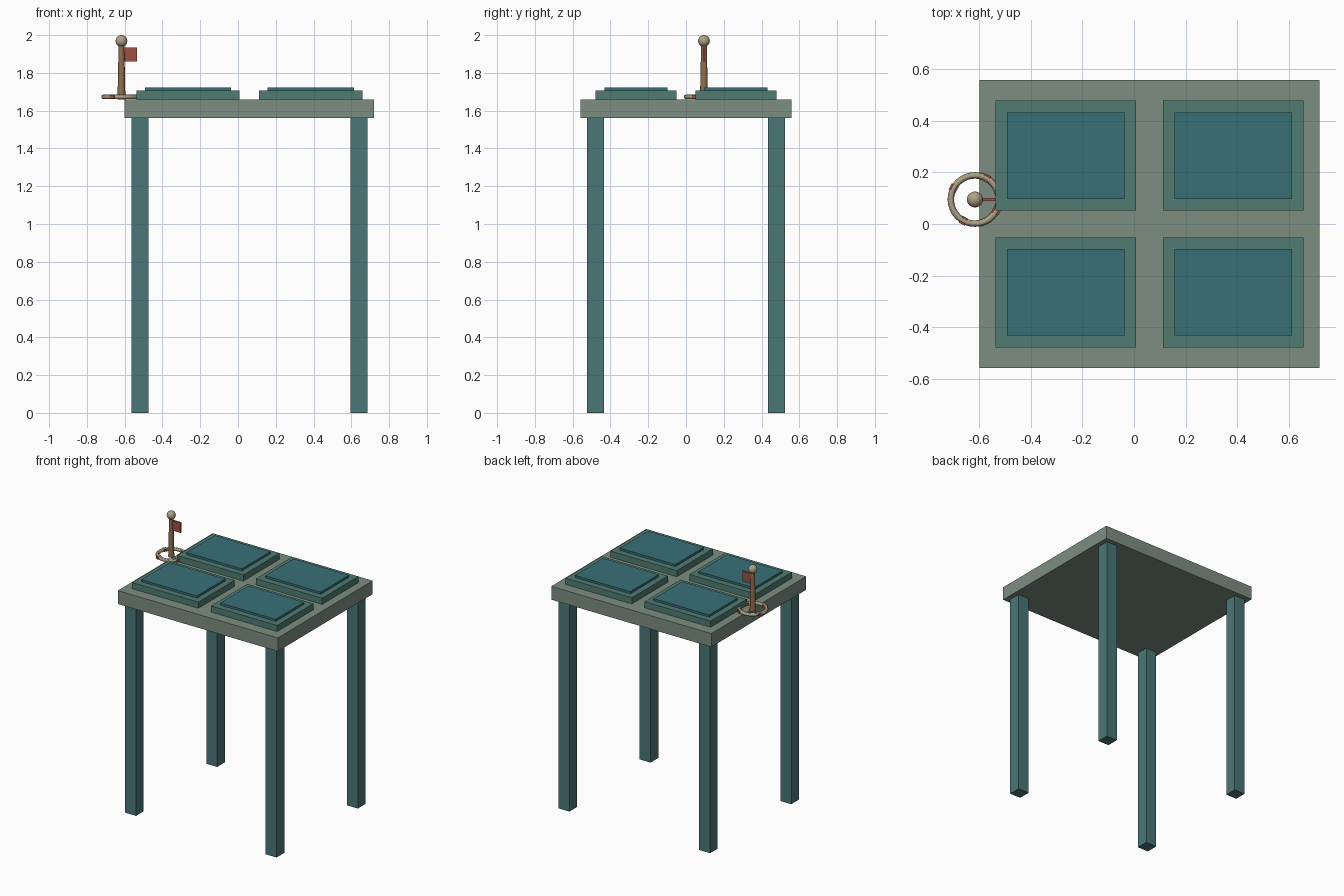
import bpy
from math import cos, sin, radians

if "Cube" in bpy.data.objects:
    bpy.data.objects.remove(bpy.data.objects["Cube"])


def material(name, rgb):
    m = bpy.data.materials.new(name)
    m.diffuse_color = (*rgb, 1)
    m.use_nodes = True
    m.node_tree.nodes["Principled BSDF"].inputs["Base Color"].default_value = m.diffuse_color
    return m


SAGE = material("sage", (0.20, 0.27, 0.22))
TEAL = material("teal", (0.07, 0.18, 0.18))
GREEN = material("green", (0.08, 0.20, 0.17))
BLUE = material("blue", (0.04, 0.16, 0.18))
SAND = material("sand", (0.42, 0.36, 0.24))
WOOD = material("wood", (0.27, 0.16, 0.08))
RED = material("red", (0.35, 0.08, 0.06))


def finish(name, mat, smooth=False):
    ob = bpy.context.object
    ob.name = name
    ob.data.materials.append(mat)
    if smooth:
        bpy.ops.object.shade_smooth_by_angle()
    return ob


def box(name, mat, centre, size, turn=0):
    bpy.ops.mesh.primitive_cube_add(size=1, location=centre, rotation=(0, 0, turn))
    bpy.context.object.scale = size
    bpy.ops.object.transform_apply(location=False, rotation=False, scale=True)
    return finish(name, mat)


# Table top
box("table_top", SAGE, (0.06, 0, 1.61), (1.32, 1.117, 0.10))

# Legs and stepped raised panels, one of each per quarter
for sx, side in ((-1, "left"), (1, "right")):
    for sy, end in ((-1, "front"), (1, "back")):
        tag = f"{end}_{side}"
        box(f"{tag}_leg", TEAL, (0.06 + sx * 0.58, sy * 0.478, 0.78), (0.09, 0.09, 1.56))
        x, y = 0.06 + sx * 0.325, sy * 0.265
        box(f"{tag}_panel", GREEN, (x, y, 1.683), (0.546, 0.427, 0.046))
        box(f"{tag}_panel_inset", BLUE, (x, y, 1.713), (0.457, 0.335, 0.018))

# Post with ball finial and flag, standing on the left edge
PX, PY = -0.617, 0.095
bpy.ops.mesh.primitive_cone_add(vertices=16, radius1=0.021, radius2=0.015,
                                depth=0.29, location=(PX, PY, 1.805))
finish("post", WOOD, True)
bpy.ops.mesh.primitive_uv_sphere_add(segments=20, ring_count=12, radius=0.031,
                                     location=(PX, PY, 1.969))
finish("post_ball", SAND, True)
box("flag", RED, (PX + 0.046, PY, 1.897), (0.072, 0.012, 0.075))

# Ring around the post foot, with four bands
RING, RZ = 0.0935, 1.673
bpy.ops.mesh.primitive_torus_add(major_radius=RING, minor_radius=0.0125,
                                 major_segments=40, minor_segments=12,
                                 location=(PX, PY, RZ))
finish("ring", SAND, True)
for i in range(4):
    a = radians(62 + 90 * i)
    box(f"ring_band_{i + 1}", RED, (PX + RING * cos(a), PY + RING * sin(a), RZ),
        (0.030, 0.026, 0.018), a)
